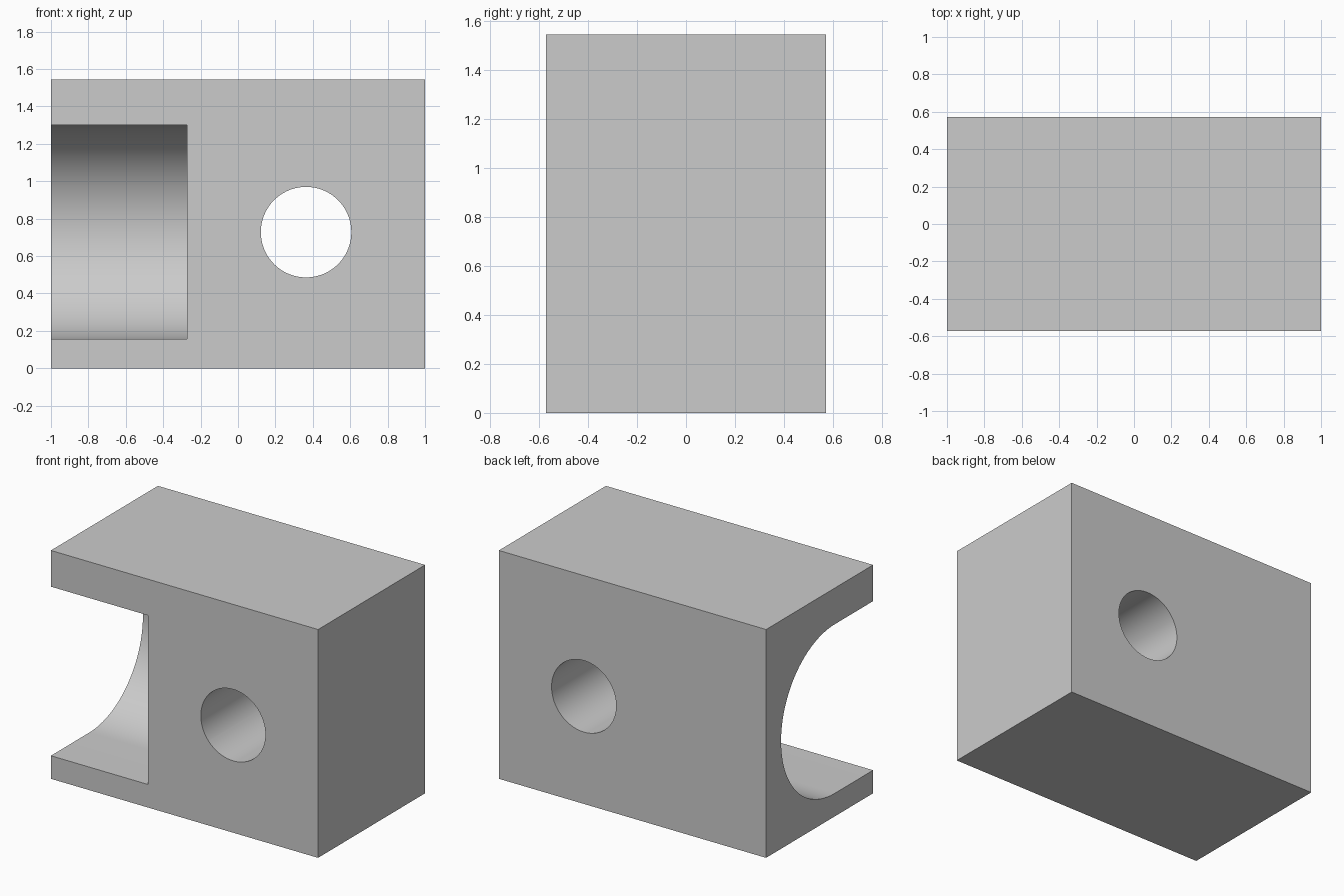
import bpy, bmesh, math
from mathutils import Vector

cube = bpy.data.objects.get("Cube")
if cube:
    bpy.data.objects.remove(cube, do_unlink=True)

LENGTH, DEPTH, HEIGHT = 2.0, 1.144, 1.545
AXIS_Z = 0.728                      # shared height of slot and hole centres
WALL = 0.16                         # material left behind the slot
SLOT_R, SLOT_END = 0.572, -0.272
HOLE_R, HOLE_X = 0.242, 0.364

grey = bpy.data.materials.new("light grey")
grey.use_nodes = True
colour = (0.6, 0.6, 0.6, 1)
grey.diffuse_color = colour
grey.node_tree.nodes["Principled BSDF"].inputs["Base Color"].default_value = colour


def prism(name, profile, direction):
    """Extrude a closed planar profile along a direction into a solid."""
    bm = bmesh.new()
    face = bm.faces.new([bm.verts.new(p) for p in profile])
    grown = bmesh.ops.extrude_face_region(bm, geom=[face], use_keep_orig=True)
    moved = [v for v in grown["geom"] if isinstance(v, bmesh.types.BMVert)]
    bmesh.ops.translate(bm, vec=Vector(direction), verts=moved)
    bmesh.ops.recalc_face_normals(bm, faces=bm.faces)
    mesh = bpy.data.meshes.new(name)
    bm.to_mesh(mesh)
    bm.free()
    mesh.materials.append(grey)
    obj = bpy.data.objects.new(name, mesh)
    bpy.context.collection.objects.link(obj)
    return obj


def cut(target, cutter):
    """Subtract the cutter from the target, then discard it."""
    cutter.hide_render = True
    mod = target.modifiers.new("cut", 'BOOLEAN')
    mod.operation, mod.solver, mod.object = 'DIFFERENCE', 'EXACT', cutter
    bpy.context.view_layer.objects.active = target
    bpy.ops.object.modifier_apply(modifier=mod.name)
    bpy.data.objects.remove(cutter, do_unlink=True)


# Rectangular body
x, y = LENGTH / 2, DEPTH / 2
body = prism("block_body", [(-x, -y, 0), (x, -y, 0), (x, y, 0), (-x, y, 0)], (0, 0, HEIGHT))

# Round-backed slot, open to the front and to the right end
centre_y = y - WALL - SLOT_R
angles = [math.pi * (i / 48 - 0.5) for i in range(49)]
arc = [(-x - 0.2, centre_y + SLOT_R * math.cos(a), AXIS_Z + SLOT_R * math.sin(a)) for a in angles]
mouth = [(-x - 0.2, -y - 0.2, AXIS_Z + s * SLOT_R) for s in (1, -1)]
cut(body, prism("slot_cutter", arc + mouth, (SLOT_END + x + 0.2, 0, 0)))

# Round hole through front and back
turn = [math.tau * i / 72 for i in range(72)]
ring = [(HOLE_X + HOLE_R * math.cos(a), -y - 0.2, AXIS_Z + HOLE_R * math.sin(a)) for a in turn]
cut(body, prism("hole_cutter", ring, (0, DEPTH + 0.4, 0)))

# Smooth curved walls, sharp corners
bpy.ops.object.select_all(action='DESELECT')
body.select_set(True)
bpy.context.view_layer.objects.active = body
bpy.ops.object.shade_smooth_by_angle(angle=math.radians(30))
